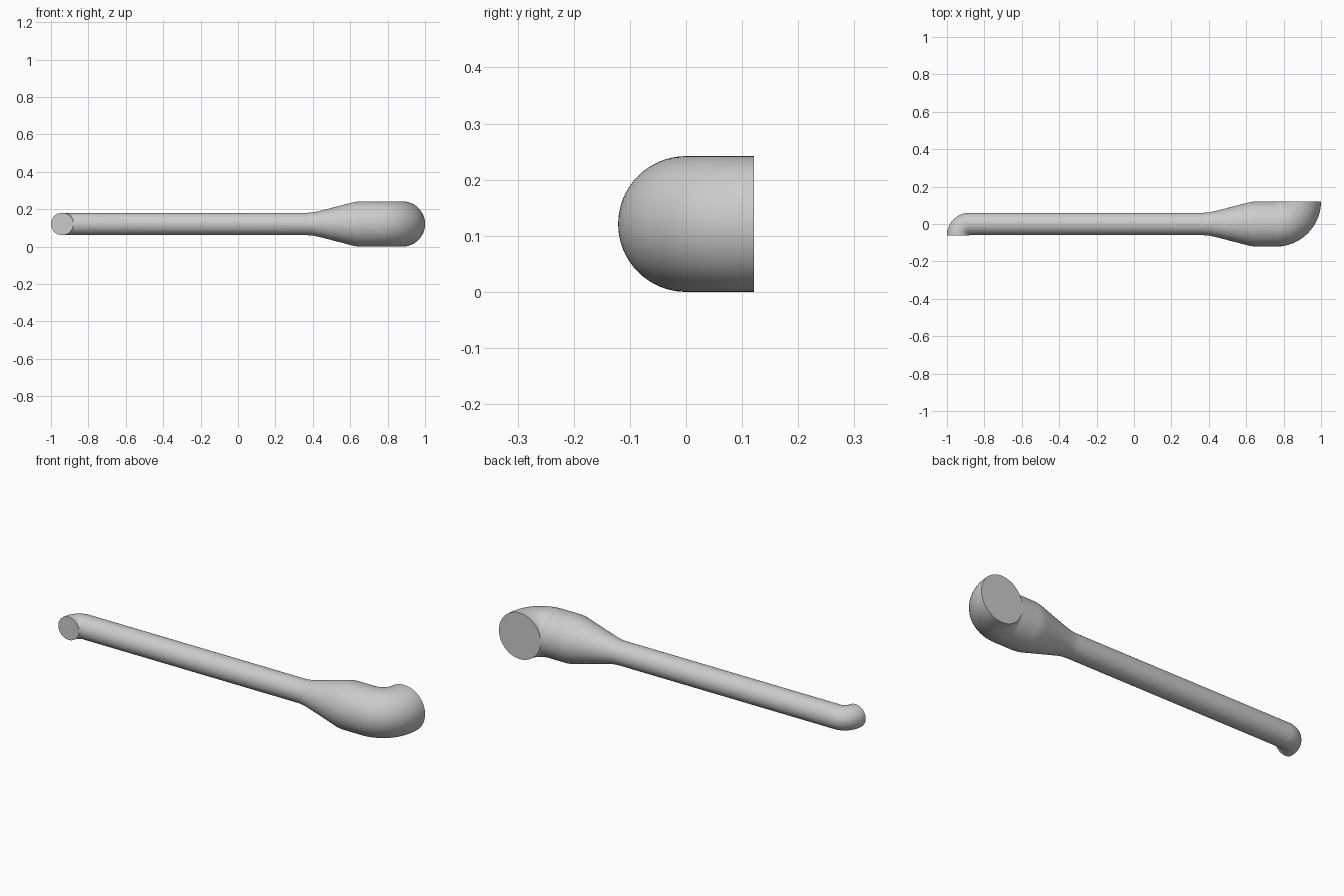
import bpy, bmesh
from math import sin, cos, pi
from mathutils import Vector

cube = bpy.data.objects.get("Cube")
if cube:
    bpy.data.objects.remove(cube, do_unlink=True)

SIDES, BEND_STEPS = 64, 20
THIN, THICK, GAP = 0.06, 0.121, 0.0005   # radii and the tiny inner gap of the bends
UP = Vector((0, 0, 1))
AXIS = Vector((0, 0, THICK))

grey = bpy.data.materials.new("plain grey")
grey.use_nodes = True
grey.diffuse_color = (0.6, 0.6, 0.6, 1)
grey.node_tree.nodes["Principled BSDF"].inputs["Base Color"].default_value = (0.6, 0.6, 0.6, 1)

bm = bmesh.new()


def ring(centre, side, radius):
    """Circle of vertices spanned by the side direction and up."""
    return [bm.verts.new(centre + radius * (cos(t) * side + sin(t) * UP))
            for t in (2 * pi * i / SIDES for i in range(SIDES))]


def bend(pivot, radius, start, sign):
    """Rings of a tight quarter-turn elbow around a vertical pivot."""
    rings = []
    for i in range(BEND_STEPS + 1):
        a = start - sign * pi / 2 * i / BEND_STEPS
        out = Vector((cos(a), sin(a), 0))
        rings.append(ring(pivot + out * (radius + GAP), out * sign, radius))
    return rings


# Thin elbow, opening to the front
left_x = -1 + 2 * THIN + GAP
rings = bend(AXIS + Vector((left_x, -THIN - GAP, 0)), THIN, pi, 1)

# Straight shaft and flare, as (x, radius)
for x, radius in ((-0.4, THIN), (0.0, THIN), (0.37, THIN), (0.39, 0.061), (0.41, 0.064),
                  (0.43, 0.068), (0.52, 0.091), (0.6, 0.112), (0.62, 0.117),
                  (0.64, 0.12), (0.66, THICK)):
    rings.append(ring(AXIS + Vector((x, 0, 0)), Vector((0, 1, 0)), radius))

# Thick elbow, opening to the back
right_x = 1 - 2 * THICK - GAP
rings += bend(AXIS + Vector((right_x, THICK + GAP, 0)), THICK, -pi / 2, -1)

# Skin between rings, flat end caps
for a, b in zip(rings, rings[1:]):
    for i in range(SIDES):
        j = (i + 1) % SIDES
        bm.faces.new((a[i], a[j], b[j], b[i]))
bm.faces.new(rings[0])
bm.faces.new(rings[-1])
bmesh.ops.recalc_face_normals(bm, faces=bm.faces)

mesh = bpy.data.meshes.new("bent_pipe")
bm.to_mesh(mesh)
bm.free()
mesh.materials.append(grey)
pipe = bpy.data.objects.new("bent_pipe", mesh)
bpy.context.collection.objects.link(pipe)
bpy.context.view_layer.objects.active = pipe
pipe.select_set(True)
bpy.ops.object.shade_smooth_by_angle(angle=pi / 5)
